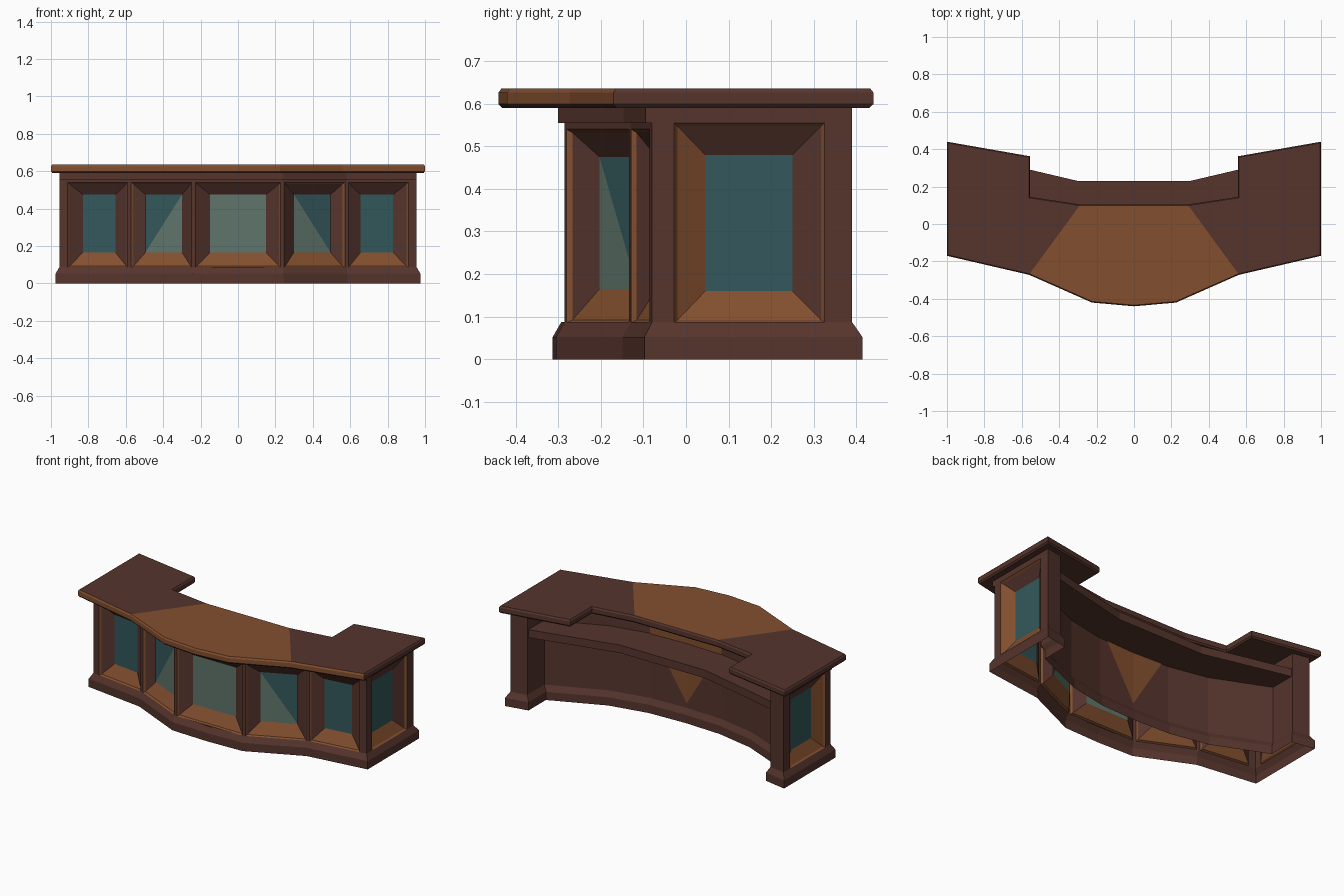
import bpy
from mathutils import Vector

if "Cube" in bpy.data.objects:
    bpy.data.objects.remove(bpy.data.objects["Cube"])


def mat(name, rgb):
    m = bpy.data.materials.new(name)
    m.diffuse_color = (*rgb, 1)
    m.use_nodes = True
    m.node_tree.nodes["Principled BSDF"].inputs["Base Color"].default_value = m.diffuse_color
    return m


MATS = [mat("dark_wood", (0.093, 0.035, 0.026)),
        mat("warm_wood", (0.225, 0.078, 0.028)),
        mat("teal_glass", (0.034, 0.098, 0.106)),
        mat("pale_glass", (0.114, 0.178, 0.144))]
DARK, WARM, TEAL, PALE = range(4)


def make(name, verts, faces, cols=None, mirror=False):
    me = bpy.data.meshes.new(name)
    me.from_pydata([tuple(v) for v in verts], [], faces)
    for m in MATS:
        me.materials.append(m)
    for i, p in enumerate(me.polygons):
        p.material_index = cols[i] if cols else DARK
    ob = bpy.data.objects.new(name, me)
    bpy.context.collection.objects.link(ob)
    if mirror:
        ob.modifiers.new("Mirror", 'MIRROR').use_mirror_merge = False
    return ob


def full(half):
    """Close a right-half outline with its mirror image."""
    return half + [(-x, y) for x, y in reversed(half) if x > 0]


def offset(loop, d):
    """Mitred outward offset of a counter-clockwise loop."""
    out = []
    n = len(loop)
    for i in range(n):
        a, b, c = (Vector(loop[(i + k) % n]) for k in (-1, 0, 1))
        e, f = (b - a).normalized(), (c - b).normalized()
        n1, n2 = Vector((e.y, -e.x)), Vector((f.y, -f.x))
        out.append(b + (n1 + n2) * (d / (1 + n1.dot(n2))))
    return out


def sweep(loop, profile, skip=()):
    """Carry a profile of (offset, height) points around a loop."""
    n = len(loop)
    verts = [(p.x, p.y, z) for d, z in profile for p in offset(loop, d)]
    faces = [(k * n + i, k * n + (i + 1) % n, (k + 1) * n + (i + 1) % n, (k + 1) * n + i)
             for k in range(len(profile) - 1) for i in range(n) if i not in skip]
    return verts, faces


def slab(name, loop, z0, z1):
    v, f = sweep(loop, [(0, z0), (0, z1)])
    n = len(loop)
    make(name, v, f + [tuple(reversed(range(n))), tuple(range(n, 2 * n))])


def panel(name, p0, p1, open_m, glass_m, open_top, glass_z, glass=TEAL, split=False,
          warm_side=False, mirror=True):
    """Framed, recessed panel with sloping reveals and a glass pane."""
    a, b = Vector(p0), Vector(p1)
    u = (b - a).normalized()
    inward = Vector((-u.y, u.x))
    length = (b - a).length

    def ring(m0, m1, z0, z1, d):
        s, e = a + u * m0 + inward * d, a + u * (length - m1) + inward * d
        return [(s.x, s.y, z0), (e.x, e.y, z0), (e.x, e.y, z1), (s.x, s.y, z1)]

    o0, o1 = open_m
    verts = (ring(0, 0, 0.08, 0.592, 0)
             + ring(o0, o1, 0.086, open_top, 0)
             + ring(o0 + .008, o1 + .008, 0.092, open_top - .008, 0.012)
             + ring(*glass_m, *glass_z, 0.05))
    faces, cols = [], []
    for k in range(3):
        for i in range(4):
            j = (i + 1) % 4
            faces.append((4 * k + i, 4 * k + j, 4 * k + 4 + j, 4 * k + 4 + i))
            warm = k == 1 or (k == 2 and (i == 0 or (i == 3 and warm_side)))
            cols.append(WARM if warm else DARK)
    if split:
        faces += [(12, 13, 15), (13, 14, 15)]
        cols += [PALE, TEAL]
    else:
        faces.append((12, 13, 14, 15))
        cols.append(glass)
    make(name, verts, faces, cols, mirror)


# body shell: front bow, end pedestals and curved inner wall
half = [(.24, -.285), (.58, -.13), (.955, -.08), (.955, .39), (.85, .37),
        (.85, .20), (.5, .05), (.25, 0), (0, -.01)]
body = full(half)
make("inner_wall_and_pedestals",
     *sweep(body, [(0, .08), (0, .592)], skip=(0, 1, 2, 13, 14, 15, 16)))

# plinth moulding all around
make("plinth", *sweep([(0, -.293)] + body, [(.02, 0), (.02, .052), (0, .087)]))

# recessed panels
panel("centre_panel", (-.24, -.285), (.24, -.285), (.012, .012), (.09, .09), .54,
      (.165, .475), PALE, mirror=False)
panel("bowed_panel", half[0], half[1], (.01, .01), (.088, .07), .54, (.165, .475), split=True)
panel("outer_panel", half[1], half[2], (.01, .045), (.082, .12), .54, (.165, .475))
panel("end_panel", half[2], half[3], (.052, .065), (.125, .14), .555, (.16, .48), warm_side=True)

# frieze under the counter along the front
front = [(.24, -.30), (.58, -.147), (.955, -.095), (.955, -.06), (.58, -.10), (.24, -.25)]
slab("frieze", full(front), .555, .592)

# lower work shelf at the back
shelf = [(0, -.015), (.25, -.005), (.5, .045), (.85, .195), (.85, .36), (.555, .29), (.3, .23)]
slab("work_shelf", full(shelf), .445, .495)

# warm inlays on the inner wall, below and above the shelf
make("wall_inlay", [(0, -.006, .117), (.2, .003, .445), (0, -.006, .445), (-.2, .003, .445),
                    (.25, .004, .495), (0, -.006, .495), (-.25, .004, .495),
                    (.25, .004, .59), (0, -.006, .59), (-.25, .004, .59)],
     [(0, 2, 1), (0, 3, 2), (4, 5, 8, 7), (5, 6, 9, 8)], [WARM] * 4)

# counter top with chamfered edge, warm centre and warm front edge
top = full([(0, -.44), (.225, -.42), (.56, -.272), (1, -.17), (1, .44),
            (.555, .362), (.555, .145), (.29, .105)])
n = len(top)
v, f = sweep(top, [(-.008, .59), (0, .599), (0, .626), (-.006, .635)])
cols = [WARM if k > 0 and (i < 3 or i >= n - 3) else DARK for k in range(3) for i in range(n)]
t = 3 * n
f += [tuple(t + i for i in (0, 1, 2, 7, 8, 13, 14)),
      tuple(t + i for i in range(2, 8)),
      tuple(t + i for i in range(8, 14)),
      tuple(reversed(range(n)))]
make("counter_top", v, f, cols + [WARM, DARK, DARK, DARK])
